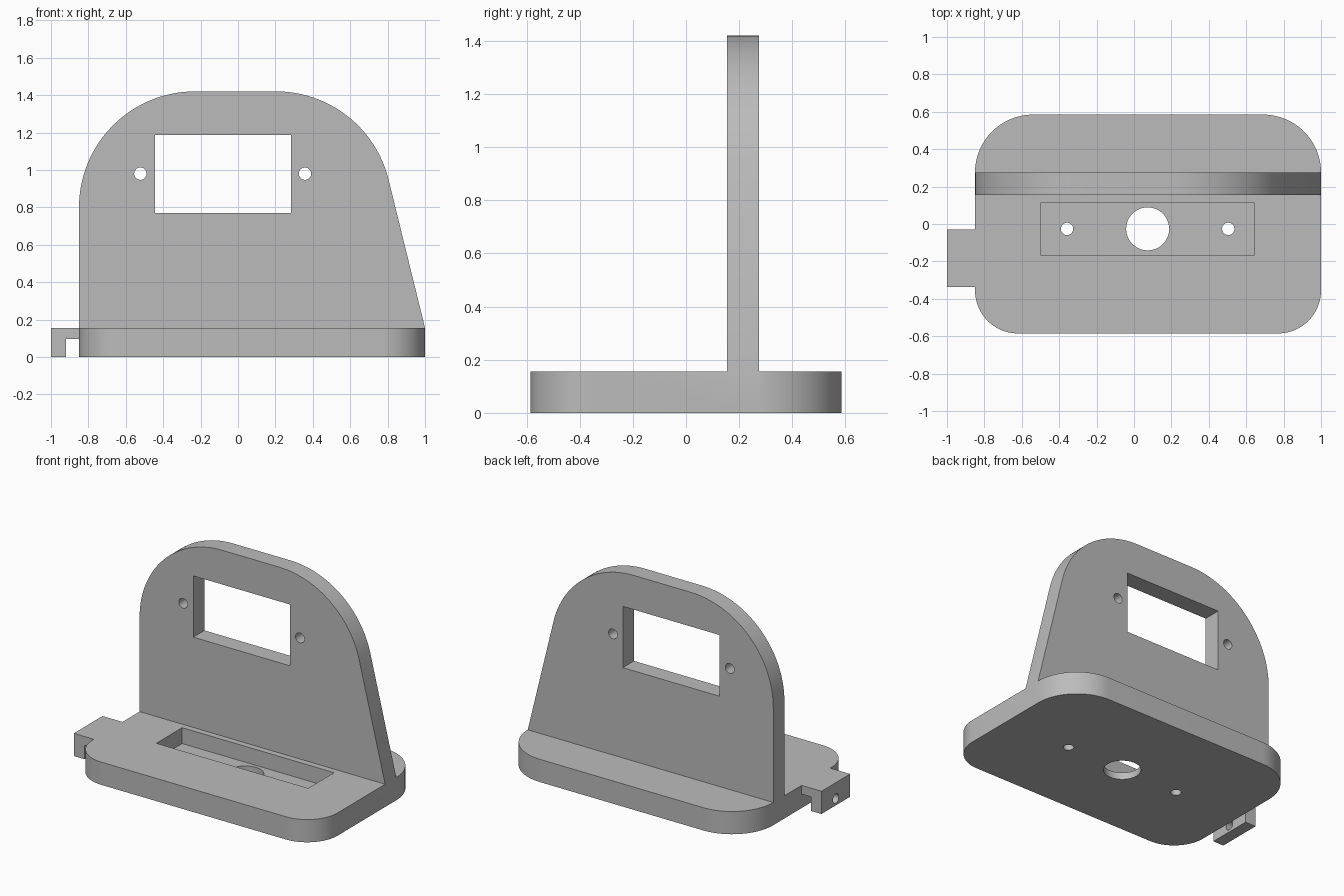
import bpy, bmesh, math
from mathutils import Vector

cube = bpy.data.objects.get("Cube")
if cube:
    bpy.data.objects.remove(cube, do_unlink=True)

grey = bpy.data.materials.new("plain_grey")
grey.use_nodes = True
colour = (0.5, 0.5, 0.5, 1)
grey.diffuse_color = colour
grey.node_tree.nodes["Principled BSDF"].inputs["Base Color"].default_value = colour


def extrude(name, outline, place, offset):
    """Extrude a 2D outline, placed in space by a function, along offset."""
    bm = bmesh.new()
    face = bm.faces.new([bm.verts.new(place(u, v)) for u, v in outline])
    grown = bmesh.ops.extrude_face_region(bm, geom=[face])
    moved = [g for g in grown["geom"] if isinstance(g, bmesh.types.BMVert)]
    bmesh.ops.translate(bm, verts=moved, vec=Vector(offset))
    bmesh.ops.recalc_face_normals(bm, faces=bm.faces)
    mesh = bpy.data.meshes.new(name)
    bm.to_mesh(mesh)
    bm.free()
    mesh.materials.append(grey)
    obj = bpy.data.objects.new(name, mesh)
    bpy.context.collection.objects.link(obj)
    return obj


def arc(cx, cy, r, start, end, steps=24):
    angles = [math.radians(start + (end - start) * i / steps) for i in range(steps + 1)]
    return [(cx + r * math.cos(a), cy + r * math.sin(a)) for a in angles]


def rect(x0, x1, y0, y1):
    return [(x0, y0), (x1, y0), (x1, y1), (x0, y1)]


def circle(cx, cy, r):
    return arc(cx, cy, r, 0, 360, 48)[:-1]


def upright(name, outline, y0, y1):
    return extrude(name, outline, lambda u, v: (u, y0, v), (0, y1 - y0, 0))


def flat(name, outline, z0, z1):
    return extrude(name, outline, lambda u, v: (u, v, z0), (0, 0, z1 - z0))


def combine(target, other, operation):
    mod = target.modifiers.new(operation.lower(), "BOOLEAN")
    mod.operation, mod.solver, mod.object = operation, "EXACT", other
    bpy.context.view_layer.objects.active = target
    bpy.ops.object.modifier_apply(modifier=mod.name)
    bpy.data.objects.remove(other, do_unlink=True)


LEFT, RIGHT, DEPTH, BASE, TOP = -0.85, 1.0, 0.585, 0.155, 1.42
FRONT_R, BACK_R, WALL_R = 0.23, 0.31, 0.62

# Base plate with rounded corners, larger at the back
base = flat("bracket_body",
            arc(LEFT + FRONT_R, FRONT_R - DEPTH, FRONT_R, 180, 270)
            + arc(RIGHT - FRONT_R, FRONT_R - DEPTH, FRONT_R, 270, 360)
            + arc(RIGHT - BACK_R, DEPTH - BACK_R, BACK_R, 0, 90)
            + arc(LEFT + BACK_R, DEPTH - BACK_R, BACK_R, 90, 180), 0, BASE)

# Upright wall with one sloping side
wall = upright("wall",
               [(LEFT, BASE), (RIGHT, BASE)]
               + arc(0.203, TOP - WALL_R, WALL_R, 13.8, 90, 32)
               + arc(LEFT + WALL_R, TOP - WALL_R, WALL_R, 90, 180, 32), 0.155, 0.275)

# Hooked side tab
tab = upright("side_tab", [(-1, 0), (-0.92, 0), (-0.92, 0.095), (LEFT, 0.095),
                           (LEFT, BASE), (-1, BASE)], -0.338, -0.03)
combine(tab, extrude("tab_hole", circle(-0.184, 0.046, 0.031),
                     lambda u, v: (-1.05, u, v), (0.14, 0, 0)), "DIFFERENCE")

# Window and screw holes in the wall
combine(wall, upright("window", rect(-0.445, 0.283, 0.77, 1.187), 0, 0.5), "DIFFERENCE")
for x in (-0.522, 0.358):
    combine(wall, upright("wall_hole", circle(x, 0.98, 0.033), 0, 0.5), "DIFFERENCE")

# Pocket in the base, with a shaft hole and two screw holes in its floor
combine(base, flat("pocket", rect(-0.5, 0.645, -0.165, 0.113), 0.047, 0.3), "DIFFERENCE")
for x, r in ((-0.358, 0.033), (0.073, 0.115), (0.504, 0.033)):
    combine(base, flat("floor_hole", circle(x, -0.026, r), -0.1, 0.1), "DIFFERENCE")

# Join the parts into one solid
combine(base, wall, "UNION")
combine(base, tab, "UNION")

bpy.ops.object.select_all(action="DESELECT")
base.select_set(True)
bpy.context.view_layer.objects.active = base
bpy.ops.object.shade_smooth_by_angle(angle=math.radians(20))
